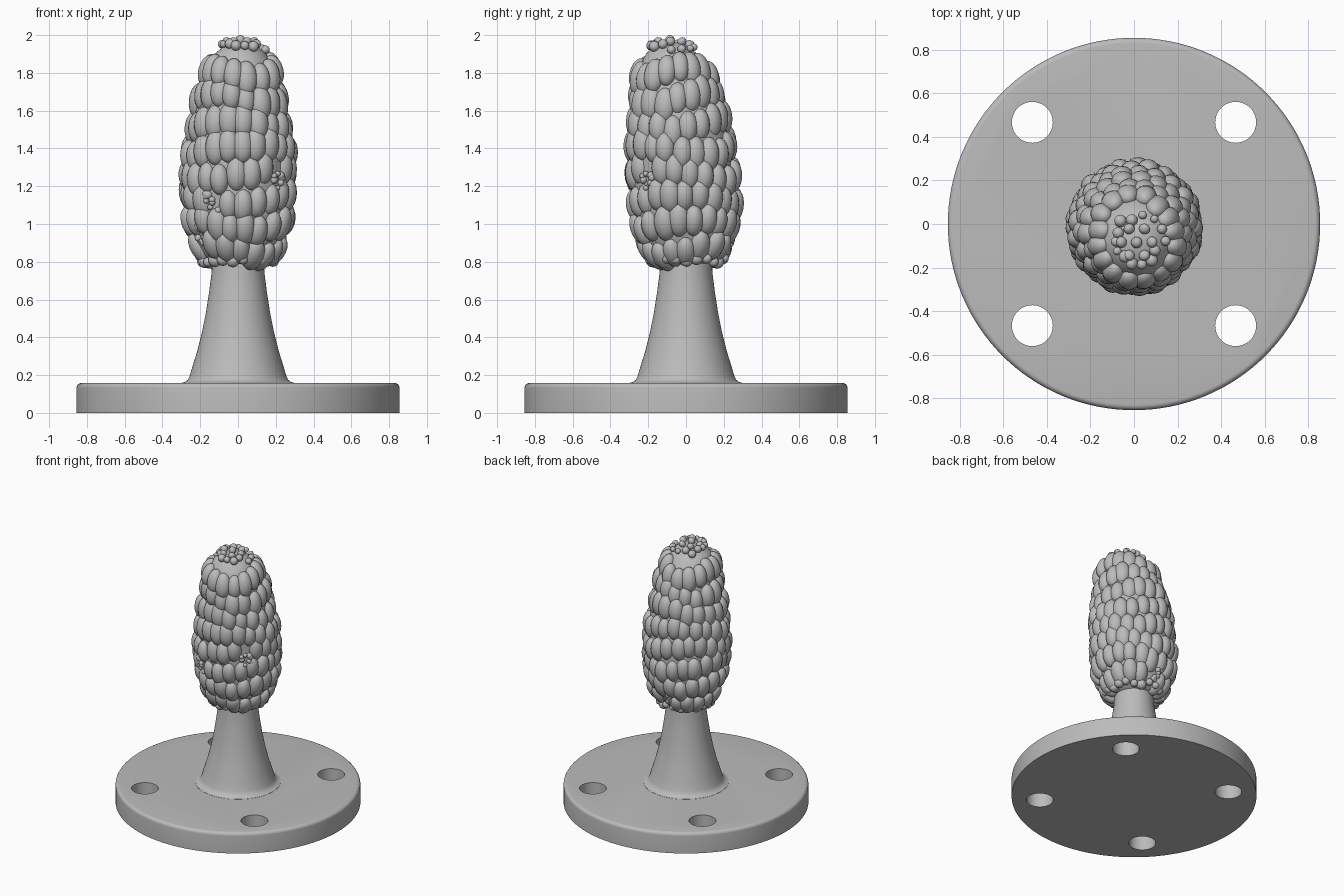
import bpy
import bmesh
import random
from math import sin, cos, pi, radians, atan2
from mathutils import Matrix, Vector

random.seed(4)
if "Cube" in bpy.data.objects:
    bpy.data.objects.remove(bpy.data.objects["Cube"], do_unlink=True)

grey = bpy.data.materials.new("plain_grey")
grey.use_nodes = True
COLOUR = (0.5, 0.5, 0.5, 1)
grey.diffuse_color = COLOUR
grey.node_tree.nodes["Principled BSDF"].inputs["Base Color"].default_value = COLOUR


def add_object(name, bm):
    bmesh.ops.recalc_face_normals(bm, faces=bm.faces)
    mesh = bpy.data.meshes.new(name)
    bm.to_mesh(mesh)
    bm.free()
    mesh.materials.append(grey)
    obj = bpy.data.objects.new(name, mesh)
    bpy.context.collection.objects.link(obj)
    return obj


def activate(obj):
    bpy.ops.object.select_all(action="DESELECT")
    obj.select_set(True)
    bpy.context.view_layer.objects.active = obj


def smooth(obj, angle=35):
    activate(obj)
    bpy.ops.object.shade_smooth_by_angle(angle=radians(angle))


def lathe(bm, profile, sides, centre=lambda z: Vector((0, 0, z))):
    """Closed solid of revolution from (radius, height) pairs."""
    rings = []
    for r, z in profile:
        c = centre(z)
        rings.append([bm.verts.new(c + Vector((r * cos(2 * pi * i / sides), r * sin(2 * pi * i / sides), 0)))
                      for i in range(sides)])
    for low, high in zip(rings, rings[1:]):
        for i in range(sides):
            j = (i + 1) % sides
            bm.faces.new((low[i], low[j], high[j], high[i]))
    bm.faces.new(rings[0][::-1])
    bm.faces.new(rings[-1])


def interpolate(table, x):
    for (x0, y0), (x1, y1) in zip(table, table[1:]):
        if x <= x1:
            return y0 + (y1 - y0) * (x - x0) / (x1 - x0)
    return table[-1][1]


# Round base plate with a rounded top rim and four bolt holes
RADIUS, TOP, RIM = 0.855, 0.158, 0.025
bm = bmesh.new()
rim = [(RADIUS - RIM + RIM * cos(a), TOP - RIM + RIM * sin(a)) for a in (pi / 2 * k / 5 for k in range(6))]
lathe(bm, [(RADIUS, 0)] + rim, 128)
base = add_object("base_plate", bm)

bm = bmesh.new()
for sx in (-1, 1):
    for sy in (-1, 1):
        bmesh.ops.create_cone(bm, cap_ends=True, segments=48, radius1=0.094, radius2=0.094, depth=1,
                              matrix=Matrix.Translation((0.467 * sx, 0.467 * sy, 0)))
cutter = add_object("hole_cutter", bm)
cutter.hide_render = True
cut = base.modifiers.new("bolt_holes", "BOOLEAN")
cut.operation, cut.solver, cut.object = "DIFFERENCE", "EXACT", cutter
activate(base)
bpy.ops.object.modifier_apply(modifier=cut.name)
bpy.data.objects.remove(cutter, do_unlink=True)
smooth(base)

# Flared stem with a small fillet at its foot
bm = bmesh.new()
lathe(bm, [(0.3, 0.15), (0.298, 0.159), (0.28, 0.164), (0.266, 0.175), (0.256, 0.195), (0.24, 0.25),
           (0.215, 0.33), (0.19, 0.43), (0.17, 0.53), (0.153, 0.64), (0.14, 0.74), (0.134, 0.9)], 64)
smooth(add_object("stem", bm))

# Cone outline: outer radius and sideways lean by height
OUTER = [(0.76, 0.17), (0.8, 0.215), (0.9, 0.272), (1.0, 0.302), (1.2, 0.318), (1.4, 0.308),
         (1.6, 0.277), (1.8, 0.235), (1.88, 0.195), (1.94, 0.14), (1.98, 0.07)]
LEAN = [(0.9, 0.0), (1.2, -0.012), (1.6, -0.04), (1.98, -0.085)]


def outer(z):
    return interpolate(OUTER, z)


def axis(z):
    return Vector((0.012 * (z - 0.9), interpolate(LEAN, z), z))


# Core under the scales
bm = bmesh.new()
lathe(bm, [(max(outer(z) - 0.04, 0.02), z) for z in (0.79 + 0.0585 * k for k in range(21))], 48, axis)
smooth(add_object("cone_core", bm), 60)


def add_scale(bm, z, angle, width, height, depth, sink=0.0, tilt=0.0):
    """One rounded scale lying on the cone, its long axis along the slope."""
    slope = atan2(outer(z - 0.05) - outer(z + 0.05), 0.1) - tilt
    r = outer(z) - depth - sink
    place = (Matrix.Translation(axis(z)) @ Matrix.Rotation(angle, 4, "Z")
             @ Matrix.Translation((r, 0, 0)) @ Matrix.Rotation(-slope, 4, "Y"))
    bmesh.ops.create_uvsphere(bm, u_segments=16, v_segments=10, radius=1,
                              matrix=place @ Matrix.Diagonal((depth, width, height, 1)))


# Worn patches, as (angle in degrees, height)
WORN = [(-121, 1.11), (-140, 0.95), (-40, 1.24), (95, 0.87)]


def worn(angle, z):
    return any(abs(z - wz) < 0.065 and cos(angle - radians(a)) > 0.982 for a, wz in WORN)


# Staggered rows of scales
bm = bmesh.new()
ROWS, FIRST, STEP = 8, 0.865, 0.133
for row in range(ROWS):
    z0 = FIRST + STEP * row
    count = max(12, round(2 * pi * outer(z0) / 0.094))
    for i in range(count):
        angle = 2 * pi * (i + 0.5 * (row % 2)) / count + random.uniform(-0.03, 0.03)
        z = z0 + random.uniform(-0.012, 0.012) + 0.03 * sin(angle * 2 + row)
        if worn(angle, z):
            continue
        grow = random.uniform(0.94, 1.08)
        add_scale(bm, z, angle, 0.054 * grow, 0.088 * grow, 0.052, random.uniform(-0.006, 0.008), 0.1)
smooth(add_object("cone_scales", bm), 60)

# Small broken bits: worn patches, ragged bottom edge and knobbly tip
bm = bmesh.new()
for a, wz in WORN:
    for _ in range(10):
        s = random.uniform(0.014, 0.024)
        add_scale(bm, wz + random.uniform(-0.05, 0.05), radians(a) + random.uniform(-0.18, 0.18), s, s, s, 0.015)
for i in range(22):
    s = random.uniform(0.025, 0.036)
    add_scale(bm, 0.81 + random.uniform(-0.012, 0.012), 2 * pi * i / 22, s, s, s)
for i in range(14):
    s = random.uniform(0.018, 0.03)
    add_scale(bm, random.uniform(1.92, 1.955), 2 * pi * i / 14, s, s, s)
for i in range(6):
    add_scale(bm, 1.965, 2 * pi * i / 6, 0.026, 0.022, 0.026)
bmesh.ops.create_uvsphere(bm, u_segments=16, v_segments=10, radius=0.026,
                          matrix=Matrix.Translation((0.012, -0.085, 1.974)))
smooth(add_object("cone_fragments", bm), 60)
